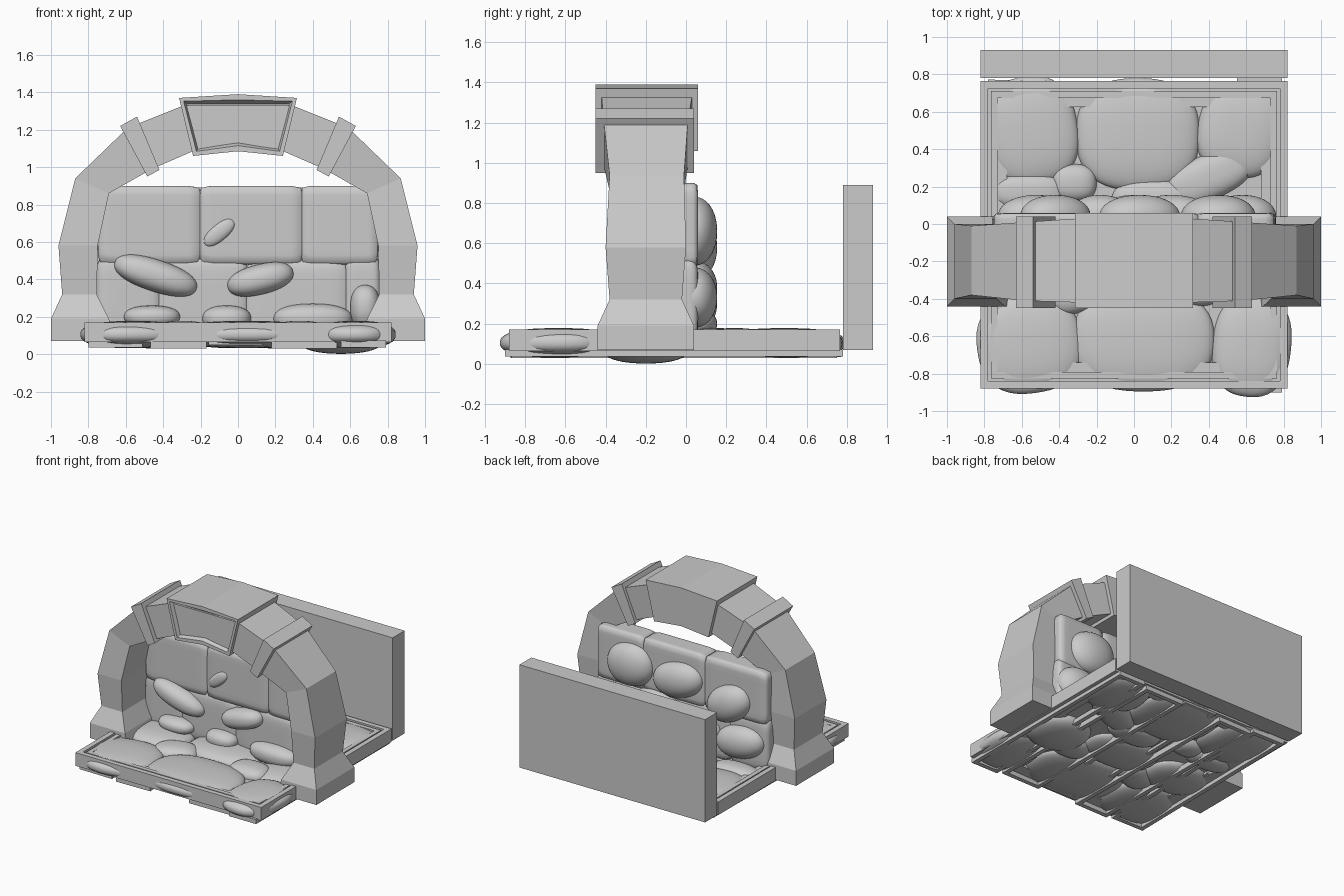
import bpy, bmesh, math
from mathutils import Matrix, Vector

if "Cube" in bpy.data.objects:
    bpy.data.objects.remove(bpy.data.objects["Cube"])

stone_mat = bpy.data.materials.new("plain_grey_stone")
stone_mat.diffuse_color = (0.6, 0.6, 0.6, 1)
stone_mat.use_nodes = True
stone_mat.node_tree.nodes["Principled BSDF"].inputs["Base Color"].default_value = stone_mat.diffuse_color


def finish(bm, name, smooth=False):
    bmesh.ops.recalc_face_normals(bm, faces=bm.faces)
    for f in bm.faces:
        f.smooth = smooth
    me = bpy.data.meshes.new(name)
    bm.to_mesh(me)
    bm.free()
    me.materials.append(stone_mat)
    ob = bpy.data.objects.new(name, me)
    bpy.context.collection.objects.link(ob)
    return ob


def box(name, x0, x1, y0, y1, z0, z1):
    bm = bmesh.new()
    c = Vector(((x0 + x1) / 2, (y0 + y1) / 2, (z0 + z1) / 2))
    m = Matrix.Translation(c) @ Matrix.Diagonal((x1 - x0, y1 - y0, z1 - z0, 1))
    bmesh.ops.create_cube(bm, size=1, matrix=m)
    return finish(bm, name)


def ring(name, x0, x1, y0, y1, levels, rot=0.0):
    """Closed rectangular rim; levels are (inset, z) points of its cross-section."""
    bm = bmesh.new()
    loops = [[bm.verts.new(p) for p in ((x0 + d, y0 + d, z), (x1 - d, y0 + d, z),
                                        (x1 - d, y1 - d, z), (x0 + d, y1 - d, z))] for d, z in levels]
    for a, b in zip(loops, loops[1:] + loops[:1]):
        for k in range(4):
            bm.faces.new((a[k], a[(k + 1) % 4], b[(k + 1) % 4], b[k]))
    c = Vector(((x0 + x1) / 2, (y0 + y1) / 2, 0))
    bmesh.ops.rotate(bm, verts=bm.verts, cent=c, matrix=Matrix.Rotation(rot, 3, 'Z'))
    return finish(bm, name)


def stone(name, c, r, p=2.5, rot=0.0, axis='Z'):
    """Rounded stone: a cube-sphere; a larger p makes it more block-like."""
    bm = bmesh.new()
    bmesh.ops.create_cube(bm, size=2)
    bmesh.ops.subdivide_edges(bm, edges=bm.edges[:], cuts=11, use_grid_fill=True)
    for v in bm.verts:
        v.co = Vector([math.tan(a * math.pi / 4) for a in v.co])
        v.co /= sum(abs(a) ** p for a in v.co) ** (1 / p)
    m = Matrix.Translation(c) @ Matrix.Rotation(math.radians(rot), 4, axis) @ Matrix.Diagonal((*r, 1))
    bm.transform(m)
    return finish(bm, name, True)


def prism(name, pts, y0, y1, panel=False):
    bm = bmesh.new()
    a = [bm.verts.new((x, y0, z)) for x, z in pts]
    b = [bm.verts.new((x, y1, z)) for x, z in pts]
    front = bm.faces.new(a)
    bm.faces.new(b[::-1])
    n = len(pts)
    for i in range(n):
        bm.faces.new((a[i], b[i], b[(i + 1) % n], a[(i + 1) % n]))
    bmesh.ops.recalc_face_normals(bm, faces=bm.faces)
    if panel:
        bmesh.ops.inset_region(bm, faces=[front], thickness=0.03)
        bmesh.ops.inset_region(bm, faces=[front], thickness=0.022, depth=-0.045)
    return finish(bm, name)


# Arch: lofted sections (outer x, z, inner x, z, front y, back y)
half = [(1.0, .07, .66, .07, -.44, .04), (1.0, .19, .69, .19, -.44, .04),
        (.94, .32, .755, .32, -.38, -.02), (.96, .58, .75, .58, -.40, .0),
        (.87, .94, .69, .86, -.38, -.01), (.59, 1.21, .46, .99, -.41, .01),
        (.29, 1.33, .23, 1.09, -.42, .03)]
secs = half + [(-o, oz, -i, iz, f, b) for o, oz, i, iz, f, b in half[::-1]]
bm = bmesh.new()
rings = [[bm.verts.new(p) for p in ((o, f, oz), (o, b, oz), (i, b, iz), (i, f, iz))]
         for o, oz, i, iz, f, b in secs]
for r, s in zip(rings, rings[1:]):
    for k in range(4):
        bm.faces.new((r[k], r[(k + 1) % 4], s[(k + 1) % 4], s[k]))
bm.faces.new(rings[0])
bm.faces.new(rings[-1])
finish(bm, "arch")

# Keystone with recessed panel, and the two raised bands
prism("keystone", [(-.315, 1.37), (0, 1.39), (.315, 1.37), (.24, 1.06), (0, 1.085), (-.24, 1.06)],
      -.45, .06, True)
for s, side in ((-1, "left"), (1, "right")):
    prism("arch_band_" + side, [(s * .54, 1.27), (s * .63, 1.22), (s * .485, .95), (s * .42, .985)], -.45, .04)

# Back wall panel
box("back_panel", -.82, .82, .78, .93, .07, .89)

# Stepped floor frame
ring("floor_frame", -.82, .82, -.88, .765,
     [(0, .065), (0, .17), (.04, .17), (.04, .155), (.055, .155), (.055, .165), (.09, .165),
      (.09, .15), (.14, .15), (.14, .065)])
box("floor_bed", -.7, .7, -.76, .64, .095, .11)

# Open frames under the floor, with the stones showing through
planks = [(-.79, -.5, -.86, .77, .035, -.012), (-.48, -.18, -.87, .74, .03, .015),
          (-.15, .14, -.85, .76, .05, -.01), (.17, .52, -.87, .75, .03, .012),
          (.55, .79, -.9, .78, .037, 0)]
for i, (x0, x1, y0, y1, z, r) in enumerate(planks):
    ring(f"under_frame_{i}", x0, x1, y0, y1, [(0, z), (0, .072), (.035, .072), (.035, z)], r)

# Floor stones: x, y, radius x, radius y, turn
floor = [(-.56, -.64, .28, .265, 8), (.05, -.62, .38, .275, 0), (.63, -.65, .21, .275, -6),
         (-.55, .5, .25, .29, 10), (.02, .48, .33, .3, 0), (.57, .5, .23, .25, -12),
         (.4, .25, .25, .12, 25), (-.32, .22, .12, .1, 0), (-.56, .17, .2, .1, 0),
         (-.55, -.18, .25, .2, 0), (0, -.15, .3, .2, 0), (-.3, -.35, .17, .12, 20),
         (.33, -.32, .16, .12, 0), (.1, .12, .22, .12, 0)]
for i, (x, y, rx, ry, t) in enumerate(floor):
    stone(f"floor_stone_{i}", (x, y, .105), (rx, ry, .073), 2.5, t)
stone("floor_low_stone", (.55, -.2, .08), (.23, .22, .078), 2.3)

# Wall: squared blocks, x start, x end, z start, z end
blocks = [(-.75, -.195, .48, .9), (-.21, .35, .48, .9), (.335, .75, .48, .9),
          (-.76, -.41, .1, .53), (-.44, .06, .1, .52), (.03, .6, .1, .51), (.57, .76, .1, .53)]
for i, (x0, x1, z0, z1) in enumerate(blocks):
    stone(f"wall_block_{i}", ((x0 + x1) / 2, -.025, (z0 + z1) / 2),
          ((x1 - x0) / 2, .085, (z1 - z0) / 2), 14 if i < 3 else 6)

# Front stones set in the wall: x, z, radius x, radius z, turn
front = [(-.44, .42, .23, .085, 18), (.12, .4, .18, .08, -14), (-.46, .2, .15, .06, 0),
         (.4, .19, .21, .08, 0), (-.1, .65, .1, .045, -40), (-.06, .19, .13, .07, 0),
         (.68, .25, .08, .12, 0)]
for i, (x, z, rx, rz, t) in enumerate(front):
    ry = .03 if i == 4 else .1
    stone(f"front_stone_{i}", (x, -.1, z), (rx, ry, rz), 2.3, t, 'Y')

# Back stones of the wall
back = [(.45, .66, .2, .17, 10), (.03, .65, .22, .14, 15), (-.42, .58, .2, .14, 30),
        (-.52, .3, .21, .13, 12), (-.18, .32, .17, .12, 0), (.2, .38, .22, .13, -8),
        (.58, .33, .18, .15, 0), (.0, .2, .2, .08, 0)]
for i, (x, z, rx, rz, t) in enumerate(back):
    stone(f"back_stone_{i}", (x, .04, z), (rx, .115, rz), 2.1, t, 'Y')
